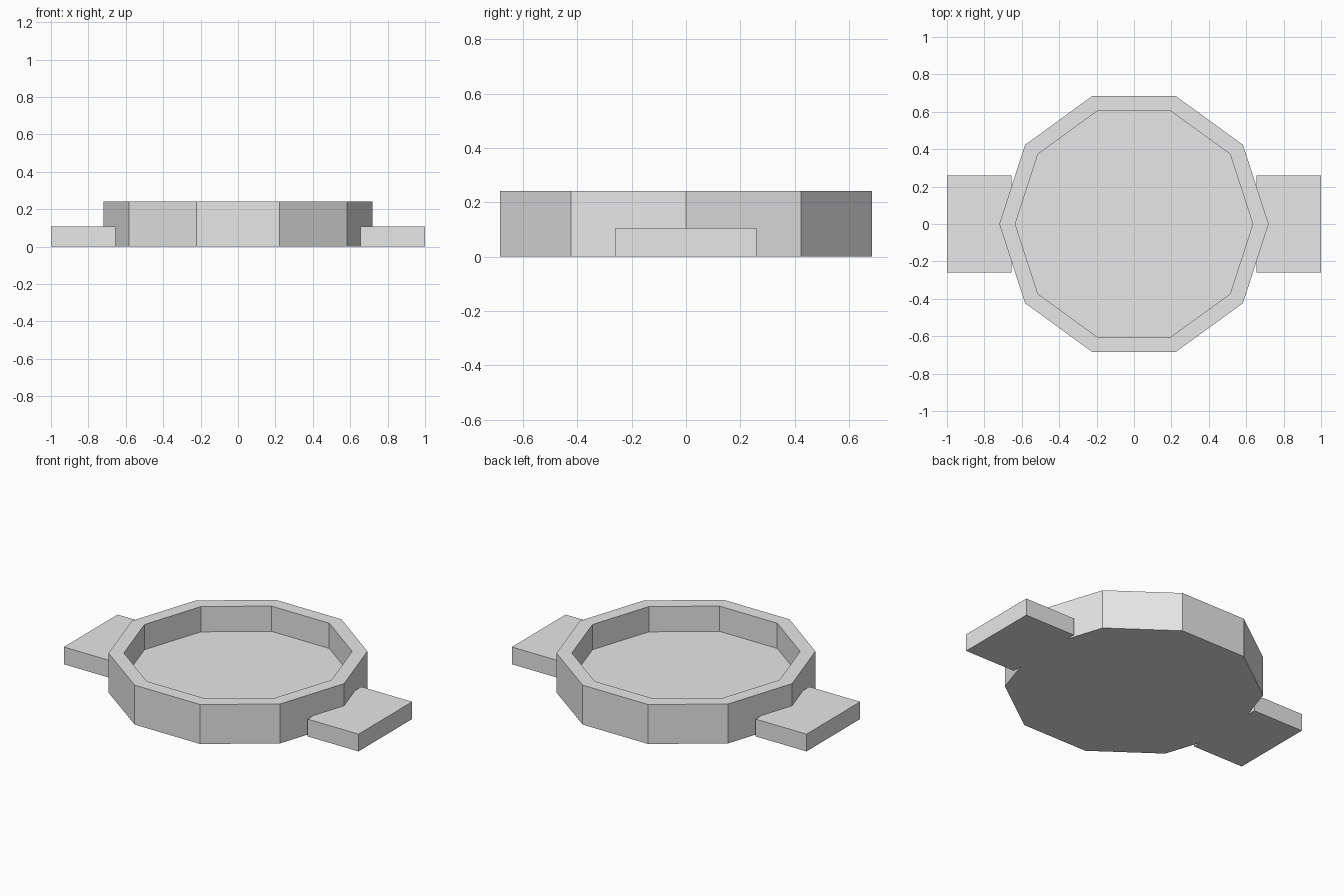
import bpy
import bmesh
import math

cube = bpy.data.objects.get("Cube")
if cube:
    bpy.data.objects.remove(cube, do_unlink=True)

SIDES = 10
OUTER, INNER = 0.72, 0.635
HEIGHT, FLOOR = 0.242, 0.087

grey = bpy.data.materials.new("light grey")
grey.use_nodes = True
colour = (0.8, 0.8, 0.8, 1)
grey.diffuse_color = colour
grey.node_tree.nodes["Principled BSDF"].inputs["Base Color"].default_value = colour


def finish(name, bm):
    bmesh.ops.recalc_face_normals(bm, faces=bm.faces)
    mesh = bpy.data.meshes.new(name)
    bm.to_mesh(mesh)
    bm.free()
    mesh.materials.append(grey)
    obj = bpy.data.objects.new(name, mesh)
    bpy.context.collection.objects.link(obj)
    return obj


def ring(bm, radius, z):
    step = math.tau / SIDES
    return [bm.verts.new((radius * math.cos(i * step), radius * math.sin(i * step), z))
            for i in range(SIDES)]


# Ten-sided basin: outer wall, flat rim, inner wall and sunken floor
bm = bmesh.new()
profile = [(OUTER, 0), (OUTER, HEIGHT), (INNER, HEIGHT), (INNER, FLOOR)]
rings = [ring(bm, r, z) for r, z in profile]
for a, b in zip(rings, rings[1:]):
    for i in range(SIDES):
        j = (i + 1) % SIDES
        bm.faces.new((a[i], a[j], b[j], b[i]))
bm.faces.new(rings[0])
bm.faces.new(rings[-1])
finish("basin", bm)

# Flat slab handles on both sides
IN_X, OUT_X, WIDTH, THICK = 0.655, 1.0, 0.52, 0.106
for side, name in ((1, "left_handle"), (-1, "right_handle")):
    bm = bmesh.new()
    bmesh.ops.create_cube(bm, size=1)
    bmesh.ops.scale(bm, vec=(OUT_X - IN_X, WIDTH, THICK), verts=bm.verts)
    bmesh.ops.translate(bm, vec=(side * (IN_X + OUT_X) / 2, 0, THICK / 2), verts=bm.verts)
    finish(name, bm)
